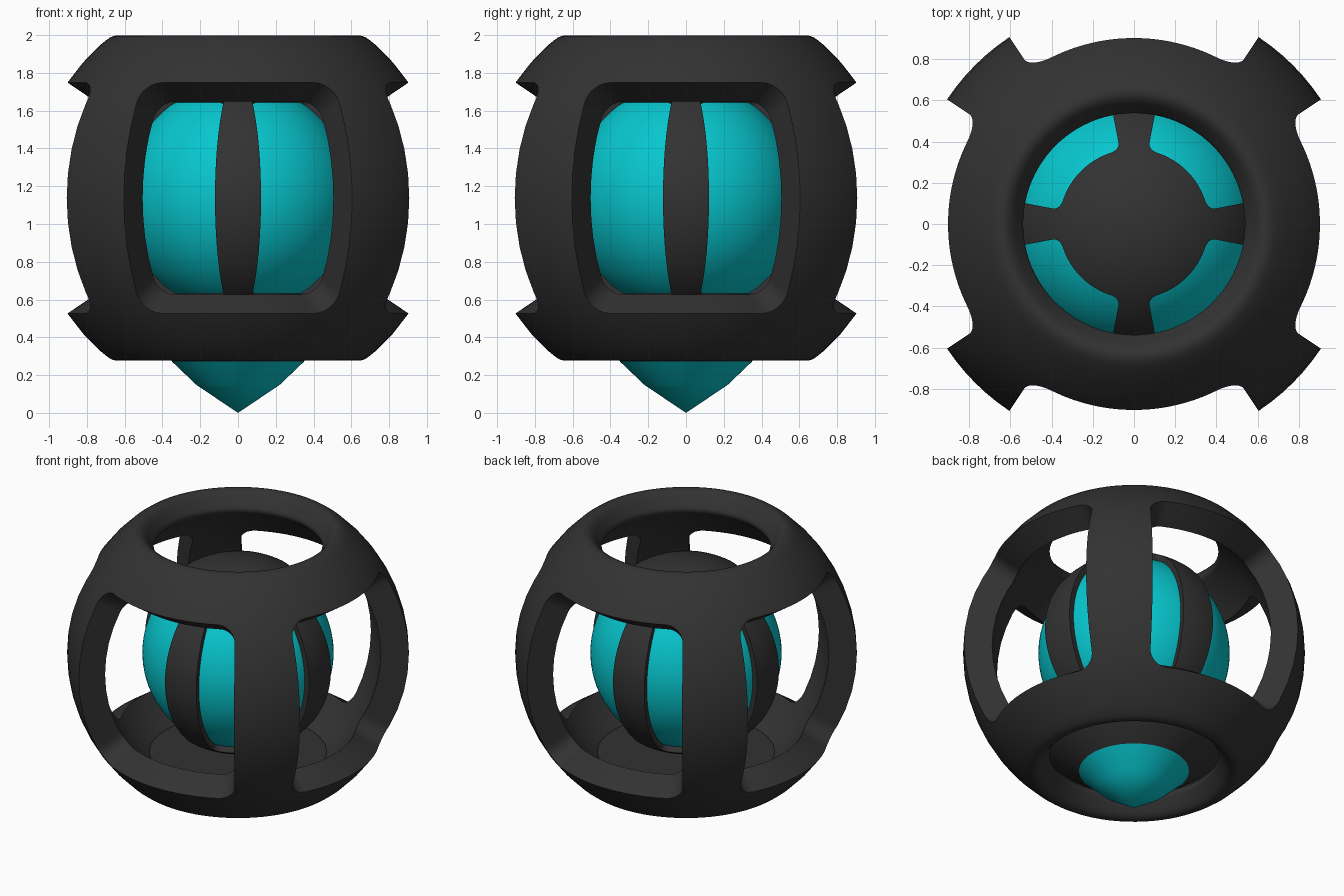
import bpy, bmesh
from math import sin, cos, radians, pi
from mathutils import Vector

if "Cube" in bpy.data.objects:
    bpy.data.objects.remove(bpy.data.objects["Cube"])

CZ = 1.1375                      # centre height of all the spheres
R_OUT, R_IN = 1.09, 0.91         # outer shell radii


def material(name, rgb):
    m = bpy.data.materials.new(name)
    m.diffuse_color = (*rgb, 1)
    m.use_nodes = True
    m.node_tree.nodes["Principled BSDF"].inputs["Base Color"].default_value = m.diffuse_color
    return m


DARK = material("dark_grey", (0.032, 0.032, 0.032))
TEAL = material("teal", (0.002, 0.57, 0.62))


def finish(bm, name, mat):
    bmesh.ops.remove_doubles(bm, verts=bm.verts, dist=1e-5)
    bmesh.ops.recalc_face_normals(bm, faces=bm.faces)
    me = bpy.data.meshes.new(name)
    bm.to_mesh(me)
    bm.free()
    ob = bpy.data.objects.new(name, me)
    bpy.context.collection.objects.link(ob)
    if mat:
        me.materials.append(mat)
    return ob


def lathe(name, pts, mat, closed=False, segs=96):
    """Revolve (radius, z) points about the z axis."""
    bm = bmesh.new()
    rings = [[bm.verts.new((r * cos(2 * pi * i / segs), r * sin(2 * pi * i / segs), z))
              for i in range(segs)] for r, z in pts]
    pairs = list(zip(rings, rings[1:]))
    if closed:
        pairs.append((rings[-1], rings[0]))
    for a, b in pairs:
        for i in range(segs):
            j = (i + 1) % segs
            bm.faces.new((a[i], a[j], b[j], b[i]))
    bmesh.ops.remove_doubles(bm, verts=bm.verts, dist=1e-5)
    bmesh.ops.dissolve_degenerate(bm, edges=bm.edges, dist=1e-6)
    return finish(bm, name, mat)


def arc(r, a, b, n):
    """Points on a meridian from latitude a to b (degrees)."""
    return [(r * cos(radians(a + (b - a) * i / n)),
             CZ + r * sin(radians(a + (b - a) * i / n))) for i in range(n + 1)]


def rounded(pts, corners):
    """Round the corners of a closed profile; corners maps index -> width."""
    out = []
    for i, p in enumerate(pts):
        if i not in corners:
            out.append(p)
            continue
        p, width = Vector(p), corners[i]
        a, b = Vector(pts[i - 1]), Vector(pts[(i + 1) % len(pts)])
        s = p + (a - p).normalized() * width
        e = p + (b - p).normalized() * width
        for k in range(9):
            t = k / 8
            out.append(tuple(s * (1 - t) ** 2 + p * 2 * t * (1 - t) + e * t * t))
    return out


def window_outline(half_az, half_lat, rad):
    """Rounded rectangle in (azimuth, latitude) degrees, finely sampled."""
    ra = rad / cos(radians(half_lat))
    key = []
    for sx, sy, start in ((1, 1, 0), (-1, 1, 90), (-1, -1, 180), (1, -1, 270)):
        for k in range(9):
            t = radians(start + 90 * k / 8)
            key.append((sx * (half_az - ra) + ra * cos(t), sy * (half_lat - rad) + rad * sin(t)))
    out = []
    for a, b in zip(key, key[1:] + key[:1]):
        n = max(1, int(max(abs(a[0] - b[0]), abs(a[1] - b[1])) / 2.5))
        out += [(a[0] + (b[0] - a[0]) * k / n, a[1] + (b[1] - a[1]) * k / n) for k in range(n)]
    return out


def cut_windows(ob, outline, first_az, r0, r1):
    """Cut four windows with radial walls through a sphere."""
    bm = bmesh.new()

    def vert(r, az, lat):
        az, lat = radians(az), radians(lat)
        return bm.verts.new((r * cos(lat) * cos(az), r * cos(lat) * sin(az), CZ + r * sin(lat)))

    for q in range(4):
        c = first_az + 90 * q
        rings = [[vert(r, c + a, l) for a, l in outline] for r in (r0, r1)]
        mids = [vert(r, c, 0) for r in (r0, r1)]
        n = len(outline)
        for i in range(n):
            j = (i + 1) % n
            bm.faces.new((rings[0][i], rings[0][j], rings[1][j], rings[1][i]))
            for ring, mid in zip(rings, mids):
                bm.faces.new((ring[i], ring[j], mid))
    cutter = finish(bm, "window_cutter", None)
    cutter.hide_render = True
    mod = ob.modifiers.new("windows", 'BOOLEAN')
    mod.operation, mod.solver, mod.object = 'DIFFERENCE', 'EXACT', cutter
    bpy.context.view_layer.objects.active = ob
    bpy.ops.object.modifier_apply(modifier=mod.name)
    bpy.data.objects.remove(cutter)


# Outer shell: open spherical band with soft rims and four windows
LAT, N = 54.8, 16
profile = arc(R_OUT, -LAT, LAT, N) + arc(R_IN, LAT, -LAT, N)
profile = rounded(profile, {0: 0.085, N: 0.085, N + 1: 0.04, 2 * N + 1: 0.04})
shell = lathe("outer_shell", profile, DARK, closed=True)
cut_windows(shell, window_outline(33.7, 34.1, 6), 0, 0.7, 1.35)

# Inner ball cage: caps joined by four meridian straps
cage = lathe("ball_cage", arc(0.65, -90, 90, 48), DARK)
cut_windows(cage, window_outline(34.2, 56, 4), 45, 0.57, 0.9)

# Teal core showing between the straps
core = lathe("ball_core", arc(0.61, -90, 90, 48), TEAL)

# Dark dish closing the bottom opening
dish = lathe("bottom_dish", [(0, 0.27), (0.345, 0.27), (0.555, 0.425), (0.565, 0.44), (0, 0.44)], DARK)

# Teal pointed tip
tip = lathe("bottom_tip", [(0, 0), (0.22, 0.148), (0.35, 0.272), (0, 0.272)], TEAL)

# Smooth shading with sharp edges kept
for ob in (shell, cage, core, dish, tip):
    bpy.ops.object.select_all(action='DESELECT')
    ob.select_set(True)
    bpy.context.view_layer.objects.active = ob
    bpy.ops.object.shade_smooth_by_angle(angle=radians(30))
